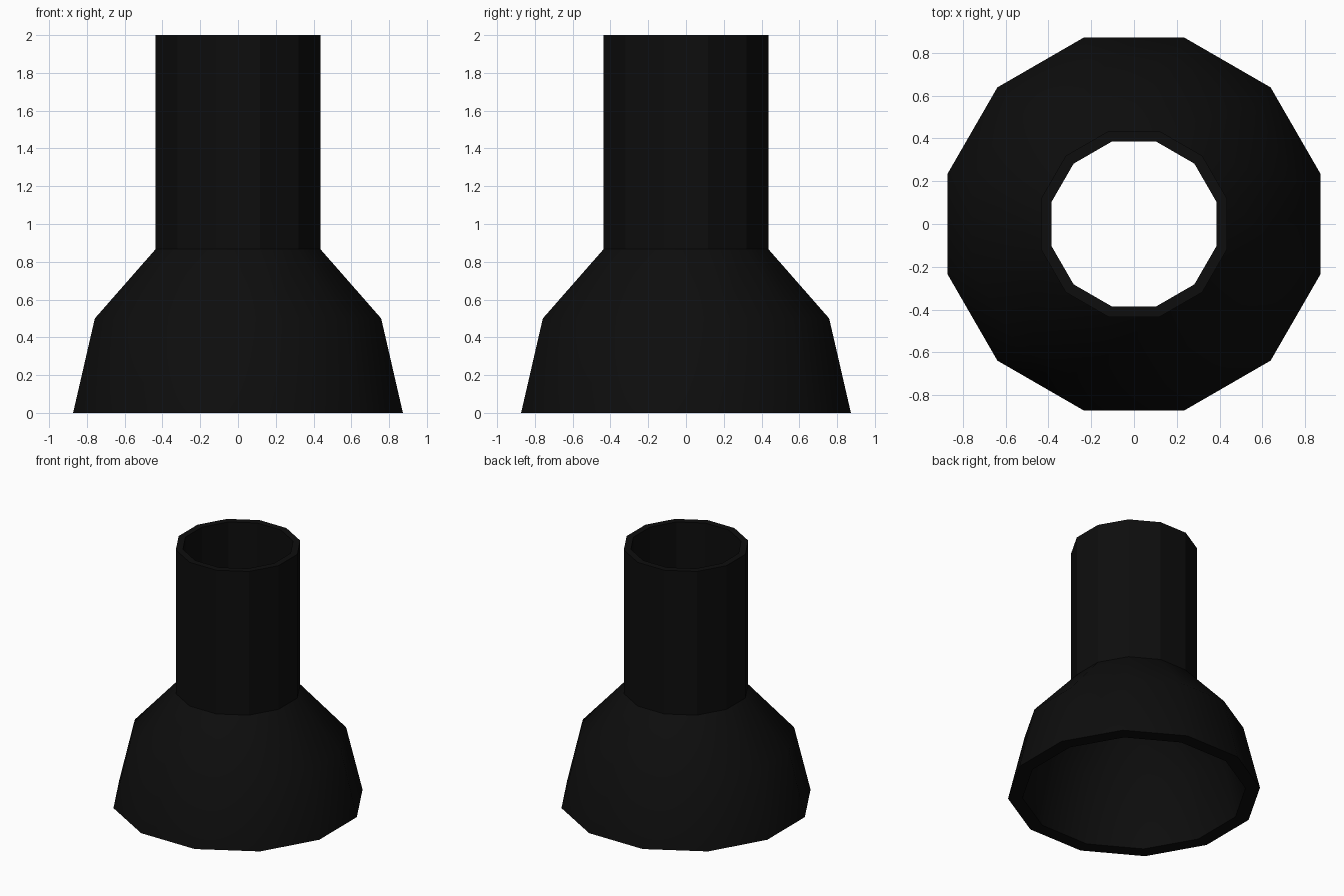
import bpy, bmesh, math

if "Cube" in bpy.data.objects:
    bpy.data.objects.remove(bpy.data.objects["Cube"])

SIDES = 12
COS = math.cos(math.pi / SIDES)   # flat-to-flat radius -> corner radius
INNER = 0.885                     # bore is the outer shape scaled inwards

black = bpy.data.materials.new("matte_black")
black.diffuse_color = (0.004, 0.004, 0.004, 1)
black.use_nodes = True
black.node_tree.nodes["Principled BSDF"].inputs["Base Color"].default_value = black.diffuse_color


def hollow_lathe(name, outer):
    """Spin a closed wall section (outer side up, bore side down) around z."""
    section = outer + [(r * INNER, z) for r, z in reversed(outer)]
    bm = bmesh.new()
    rings = []
    for r, z in section:
        ring = []
        for i in range(SIDES):
            a = 2 * math.pi * (i + 0.5) / SIDES
            ring.append(bm.verts.new((r / COS * math.cos(a), r / COS * math.sin(a), z)))
        rings.append(ring)
    for k, low in enumerate(rings):
        high = rings[(k + 1) % len(rings)]
        for i in range(SIDES):
            j = (i + 1) % SIDES
            bm.faces.new((low[i], low[j], high[j], high[i]))
    bmesh.ops.recalc_face_normals(bm, faces=bm.faces)
    mesh = bpy.data.meshes.new(name)
    bm.to_mesh(mesh)
    bm.free()
    mesh.materials.append(black)
    obj = bpy.data.objects.new(name, mesh)
    bpy.context.collection.objects.link(obj)
    bpy.context.view_layer.objects.active = obj
    obj.select_set(True)
    bpy.ops.object.shade_smooth_by_angle(angle=math.radians(29.9))
    obj.select_set(False)
    return obj


# Flared base, shoulder and straight neck as one open-ended shell
hollow_lathe("flared_tube", [(0.873, 0), (0.758, 0.5), (0.436, 0.867), (0.436, 2)])
